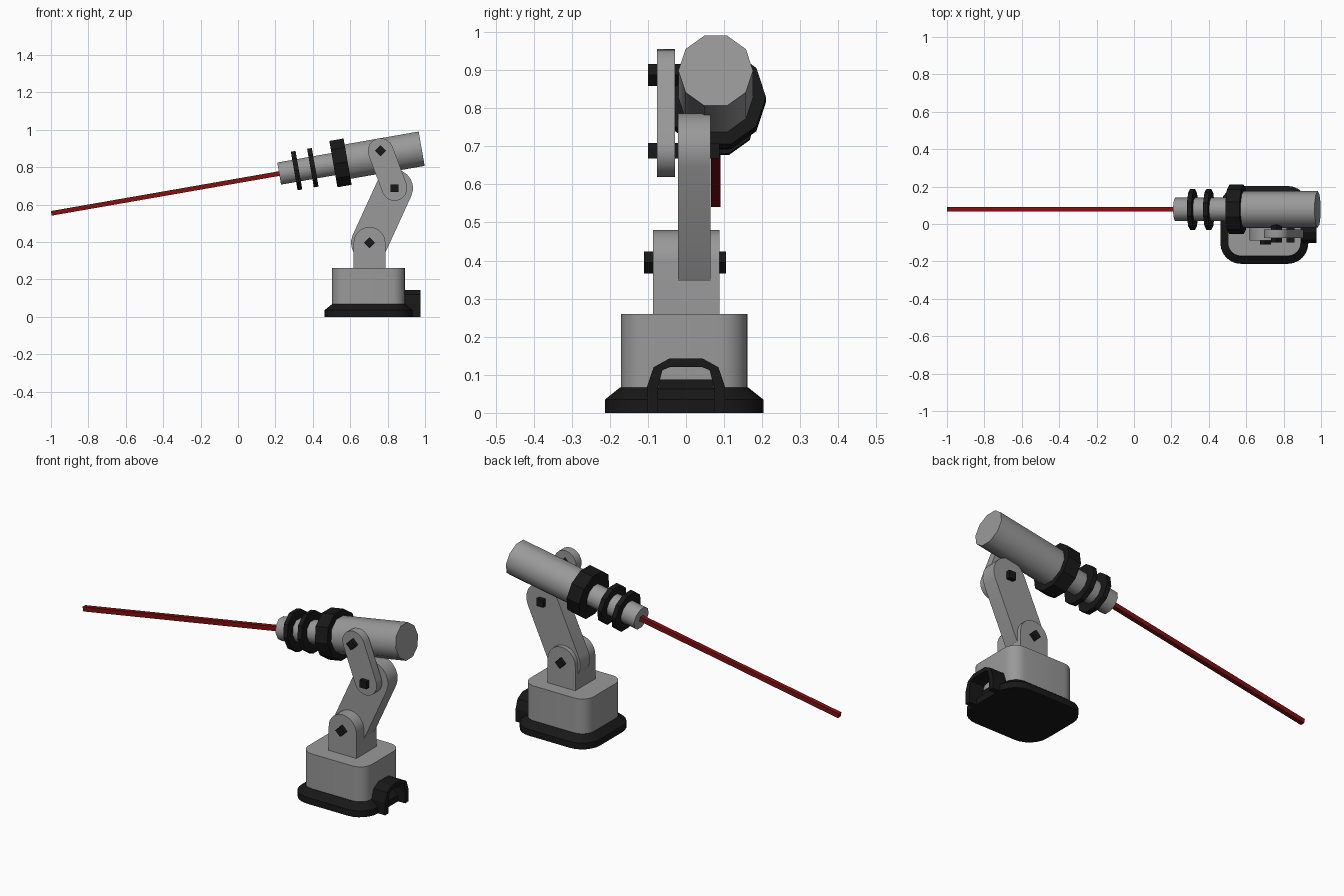
import bpy, bmesh, math
from mathutils import Vector

if "Cube" in bpy.data.objects:
    bpy.data.objects.remove(bpy.data.objects["Cube"])


def material(name, rgb):
    m = bpy.data.materials.new(name)
    m.diffuse_color = (*rgb, 1)
    m.use_nodes = True
    m.node_tree.nodes["Principled BSDF"].inputs["Base Color"].default_value = m.diffuse_color
    return m


GREY = material("mid_grey", (0.32, 0.32, 0.32))
BLACK = material("black", (0.009, 0.009, 0.009))
RED = material("dark_red", (0.22, 0.005, 0.005))


def loft(name, rings, mat=GREY, smooth=None):
    """Closed solid through equal-length rings of points."""
    bm = bmesh.new()
    loops = [[bm.verts.new(p) for p in r] for r in rings]
    n = len(loops[0])
    for a, b in zip(loops, loops[1:]):
        for i in range(n):
            j = (i + 1) % n
            bm.faces.new((a[i], a[j], b[j], b[i]))
    bm.faces.new(loops[0][::-1])
    bm.faces.new(loops[-1])
    bmesh.ops.recalc_face_normals(bm, faces=bm.faces)
    me = bpy.data.meshes.new(name)
    bm.to_mesh(me)
    bm.free()
    ob = bpy.data.objects.new(name, me)
    bpy.context.collection.objects.link(ob)
    me.materials.append(mat)
    if smooth:
        bpy.ops.object.select_all(action='DESELECT')
        ob.select_set(True)
        bpy.context.view_layer.objects.active = ob
        bpy.ops.object.shade_smooth_by_angle(angle=math.radians(smooth))
    return ob


def rounded_rect(cx, cy, hx, hy, r, z, seg=6):
    pts = []
    for k, (sx, sy) in enumerate(((1, 1), (-1, 1), (-1, -1), (1, -1))):
        for i in range(seg + 1):
            a = math.pi / 2 * (k + i / seg)
            pts.append((cx + sx * (hx - r) + r * math.cos(a),
                        cy + sy * (hy - r) + r * math.sin(a), z))
    return pts


def plate(name, outline, y0, y1, mat=GREY, smooth=None):
    """Extrude an x-z outline along y."""
    return loft(name, [[(x, y, z) for x, z in outline] for y in (y0, y1)], mat, smooth)


def capsule(a, b, r, seg=10):
    base = math.atan2(b[1] - a[1], b[0] - a[0])
    pts = []
    for c, start in ((b, base - math.pi / 2), (a, base + math.pi / 2)):
        for i in range(seg + 1):
            t = start + math.pi * i / seg
            pts.append((c[0] + r * math.cos(t), c[1] + r * math.sin(t)))
    return pts


def pin(name, c, y0, y1, turn):
    pts = [(c[0] + 0.029 * math.cos(turn + k * math.pi / 2),
            c[1] + 0.029 * math.sin(turn + k * math.pi / 2)) for k in range(4)]
    plate(name, pts, y0, y1, BLACK)


# Base: flared foot and body
CX, CY = 0.697, -0.005
loft("base_foot", [rounded_rect(CX, CY, 0.235 - d, 0.208 - d, 0.11 - d, z)
                   for d, z in ((0, 0), (0, 0.035), (0.04, 0.067))], BLACK, 25)
loft("base_body", [rounded_rect(CX, CY, 0.195, 0.166, 0.07, z) for z in (0.055, 0.26)],
     GREY, 30)

# Rear cable arch, open underneath and at the back
outer = [(0.102, 0), (0.102, 0.07), (0.085, 0.12), (0.043, 0.143)]
inner = [(0.073, 0), (0.073, 0.07), (0.062, 0.112), (0.043, 0.12)]
arch = outer + [(-y, z) for y, z in outer[::-1]] + [(-y, z) for y, z in inner] + inner[::-1]
loft("cable_arch", [[(x, y, z) for y, z in arch] for x in (0.79, 0.975)], BLACK)
loft("cable_arch_block", [[(x, y, z) for y, z in
     ((-0.072, 0.005), (0.072, 0.005), (0.072, 0.088), (-0.072, 0.088))]
     for x in (0.80, 0.897)], BLACK)

# Jointed arm
J1, J2, J3 = (0.703, 0.395), (0.837, 0.688), (0.762, 0.887)
neck = [(J1[0] + 0.085 * math.cos(math.pi * i / 14),
         J1[1] + 0.085 * math.sin(math.pi * i / 14)) for i in range(15)]
plate("neck", neck + [(J1[0] - 0.085, 0.25), (J1[0] + 0.085, 0.25)],
      -0.087, 0.088, GREY, 30)
plate("lower_arm", capsule(J1, J2, 0.099), -0.021, 0.064, GREY, 30)
plate("upper_link", capsule(J2, J3, 0.068), -0.076, -0.029, GREY, 30)
pin("neck_pin", J1, -0.110, 0.105, 0)
pin("elbow_pin", J2, -0.100, 0.088, math.pi / 4)
pin("barrel_pin", J3, -0.100, 0.03, 0)

# Tilted barrel assembly, all built around one axis
AY, SLOPE = 0.078, 0.1745
TILT = math.atan(SLOPE)
U = Vector((0, 1, 0))
V = Vector((-math.sin(TILT), 0, math.cos(TILT)))


def on_axis(x):
    return Vector((x, AY, 0.764 + SLOPE * (x - 0.211)))


def tube(name, x0, x1, r, mat=GREY, smooth=None, n=10, turn=0):
    angles = [turn + 2 * math.pi * i / n for i in range(n)]
    loft(name, [[on_axis(x) + r * (U * math.cos(a) + V * math.sin(a)) for a in angles]
                for x in (x0, x1)], mat, smooth)


tube("rear_barrel", 0.55, 0.982, 0.098, GREY, 40)
tube("front_barrel", 0.22, 0.56, 0.063, GREY, 40)
tube("collar", 0.51, 0.586, 0.132, BLACK)
for i, x in enumerate((0.313, 0.400)):
    tube(f"barrel_ring_{i + 1}", x - 0.0125, x + 0.0125, 0.11, BLACK)
tube("red_rod", -0.998, 0.24, 0.0175, RED, None, 4, math.pi / 4)
